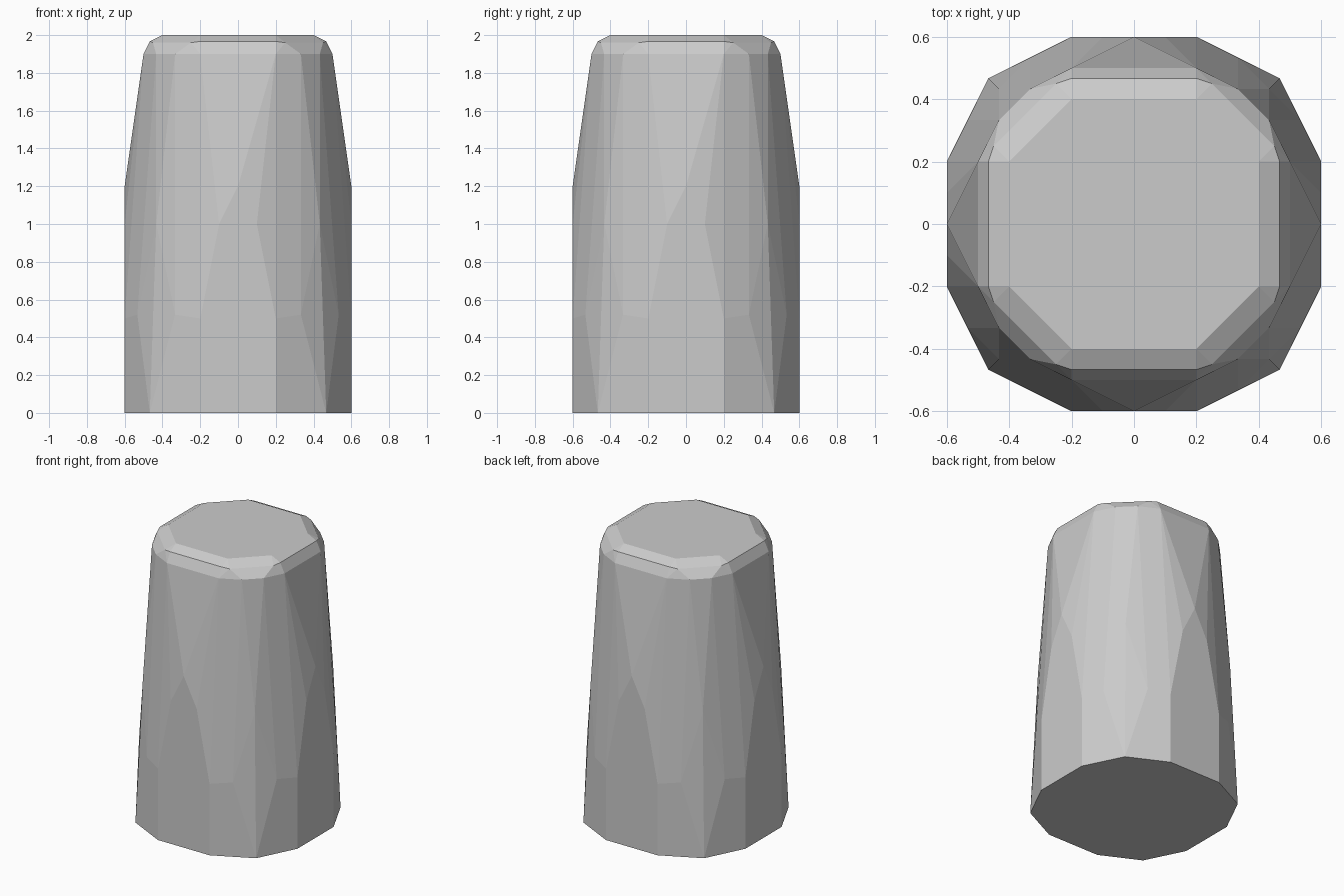
import bpy
import bmesh
import math

cube = bpy.data.objects.get("Cube")
if cube:
    bpy.data.objects.remove(cube, do_unlink=True)


def make_material(name, color):
    mat = bpy.data.materials.new(name)
    mat.use_nodes = True
    mat.diffuse_color = color
    mat.node_tree.nodes["Principled BSDF"].inputs["Base Color"].default_value = color
    return mat


# Corners of one eighth of the tapered post: outward, sideways, height
CORNERS = [
    (0.6, 0.2, 0), (0.467, 0.467, 0),               # base rim
    (0.6, 0.2, 0.5), (0.533, 0.333, 0.52),          # straight lower wall
    (0.6, 0.1, 1.0), (0.6, 0, 1.2),                 # pointed side panels
    (0.433, 0.433, 1.0),                            # diagonal ridge
    (0.5, 0.2, 1.9), (0.433, 0.333, 1.9),           # shoulder
    (0.467, 0.2, 1.967), (0.45, 0.25, 1.96),        # bevelled lip
    (0.4, 0.2, 2.0),                                # flat cap
]

# Mirror across both axes and the diagonal
points = set()
for a, b, z in CORNERS:
    for x, y in ((a, b), (b, a)):
        for sx in (1, -1):
            for sy in (1, -1):
                points.add((sx * x, sy * y, z))

# Wrap the faceted body around the corners
bm = bmesh.new()
for p in sorted(points):
    bm.verts.new(p)
hull = bmesh.ops.convex_hull(bm, input=bm.verts[:])
loose = [v for v in bm.verts if not v.link_faces]
bmesh.ops.delete(bm, geom=loose, context='VERTS')
bmesh.ops.dissolve_limit(bm, angle_limit=math.radians(0.5),
                         verts=bm.verts[:], edges=bm.edges[:])
bmesh.ops.recalc_face_normals(bm, faces=bm.faces[:])

mesh = bpy.data.meshes.new("tapered_post")
bm.to_mesh(mesh)
bm.free()
mesh.materials.append(make_material("light grey", (0.6, 0.6, 0.6, 1)))
post = bpy.data.objects.new("tapered_post", mesh)
bpy.context.collection.objects.link(post)
